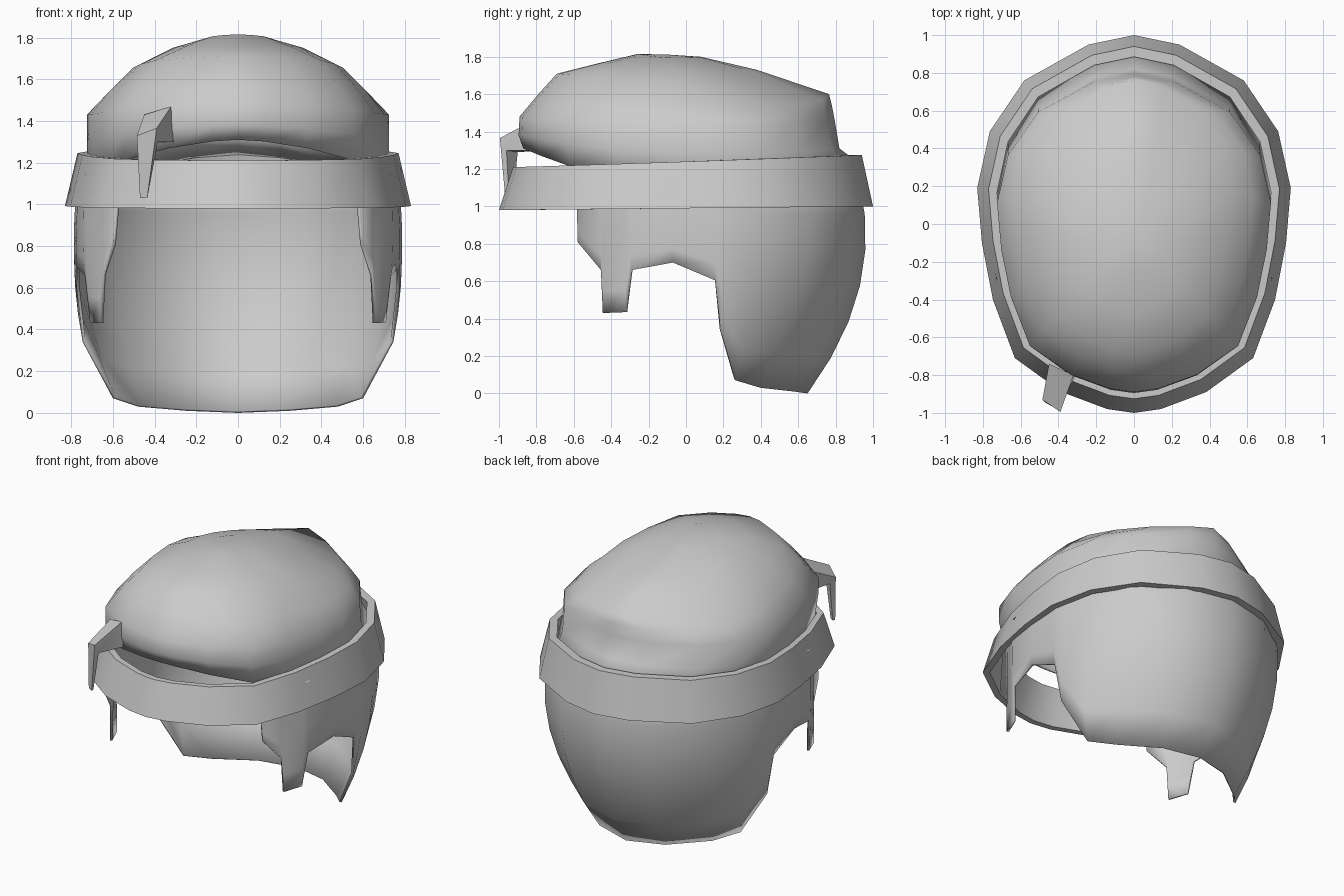
import bpy
import math
from mathutils import Vector

old = bpy.data.objects.get("Cube")
if old:
    bpy.data.objects.remove(old, do_unlink=True)

# Single flat colour
grey = bpy.data.materials.new("plain grey")
grey.use_nodes = True
grey.diffuse_color = (0.6, 0.6, 0.6, 1)
grey.node_tree.nodes["Principled BSDF"].inputs["Base Color"].default_value = (0.6, 0.6, 0.6, 1)


def make(name, verts, faces, thickness=0, angle=40):
    mesh = bpy.data.meshes.new(name)
    mesh.from_pydata(verts, [], faces)
    mesh.materials.append(grey)
    obj = bpy.data.objects.new(name, mesh)
    bpy.context.collection.objects.link(obj)
    if thickness:
        mod = obj.modifiers.new("thickness", 'SOLIDIFY')
        mod.thickness = thickness
        mod.offset = -1
    bpy.ops.object.select_all(action='DESELECT')
    obj.select_set(True)
    bpy.context.view_layer.objects.active = obj
    bpy.ops.object.shade_smooth_by_angle(angle=math.radians(angle))
    return obj


def bridge(rows, cols, closed_cols=True, closed_rows=False):
    """Quads between consecutive rows of equal length."""
    faces = []
    for r in range(rows if closed_rows else rows - 1):
        s = (r + 1) % rows
        for c in range(cols if closed_cols else cols - 1):
            d = (c + 1) % cols
            faces.append((r * cols + c, r * cols + d, s * cols + d, s * cols + c))
    return faces


# Egg-shaped plan outline, front to back on one side, then mirrored
half = [(0, -1), (.17, -.98), (.46, -.89), (.76, -.71), (.9, -.4), (.97, -.1),
        (1, .19), (.92, .49), (.7, .76), (.29, .95), (0, 1)]
outline = half + [(-x, y) for x, y in half[-2:0:-1]]
N = len(outline)


def ring(width, front, back, z_front, z_side, z_back, sag=0):
    """One level of the outline; sag lowers its rear corners."""
    pts = []
    for x, y in outline:
        c = -y
        z = z_side + ((z_front + z_back) / 2 - z_side) * c * c + (z_front - z_back) / 2 * c
        z -= sag * abs(x) * max(y, 0)
        pts.append((x * width, (front + back) / 2 + y * (back - front) / 2, z))
    return pts


# Headband: outer bottom, outer top, inner top, inner bottom
band = (ring(.83, -1, 1, .98, .99, 1.0)
        + ring(.77, -.925, .94, 1.21, 1.24, 1.275)
        + ring(.725, -.885, .885, 1.21, 1.24, 1.275)
        + ring(.785, -.96, .95, .98, .99, 1.0))
make("headband", band, bridge(4, N, closed_rows=True), angle=35)

# Crown of hair, lofted from the open rim to the top
levels = [(.725, -.87, .90, 1.31, 1.10, 1.25),
          (.725, -.895, .82, 1.38, 1.28, 1.31),
          (.725, -.89, .795, 1.48, 1.43, 1.46),
          (.63, -.79, .78, 1.60, 1.545, 1.54, .06),
          (.52, -.69, .765, 1.71, 1.65, 1.60, .11),
          (.32, -.47, .38, 1.765, 1.75, 1.73, .04),
          (.16, -.26, .08, 1.815, 1.795, 1.80)]
crown = [p for lv in levels for p in ring(*lv)]
last = (len(levels) - 1) * N
crown.append((0, -.1, 1.812))
cap = [(last + i, last + (i + 1) % N, len(crown) - 1) for i in range(N)]
make("crown_hair", crown, bridge(len(levels), N) + cap, thickness=.015, angle=60)

# Side and back hair: columns from the band down to the hairline,
# each as top x, top y, bottom x, bottom y, bottom z, bulge
columns = [(.57, -.585, .60, -.58, .81, 0), (.65, -.455, .645, -.455, .66, 0),
           (.655, -.445, .66, -.445, .43, 0), (.72, -.32, .71, -.32, .435, .01),
           (.73, -.29, .735, -.29, .66, .01), (.755, -.07, .775, -.07, .70, .01),
           (.76, .155, .775, .155, .605, .02), (.75, .25, .745, .185, .34, .04),
           (.70, .42, .60, .265, .07, .09), (.57, .68, .48, .40, .03, .11),
           (.30, .86, .25, .58, .01, .135), (0, .92, 0, .65, 0, .145)]
columns += [(-a, b, -c, *rest) for a, b, c, *rest in columns[-2::-1]]
TOP, STEPS = 1.15, 7
rows = []
for r in range(STEPS):
    t = r / (STEPS - 1)
    for tx, ty, bx, by, bz, amount in columns:
        out = Vector((tx, ty - .1)).normalized()
        bulge = amount * 4 * t * (1 - t)
        rows.append((bx + (tx - bx) * t + out.x * bulge,
                     by + (ty - by) * t + out.y * bulge,
                     bz + (TOP - bz) * t))
make("side_and_back_hair", rows, bridge(STEPS, len(columns), closed_cols=False),
     thickness=.015, angle=50)

# Loose lock bending over the front of the band
lock = [(-.45, -.74, 1.43), (-.32, -.80, 1.47), (-.31, -.80, 1.30), (-.44, -.75, 1.30),
        (-.485, -.93, 1.33), (-.39, -.995, 1.365), (-.385, -.96, 1.30), (-.46, -.90, 1.29),
        (-.47, -.945, 1.03), (-.435, -.965, 1.03), (-.435, -.945, 1.03), (-.465, -.925, 1.03)]
ends = [(3, 2, 1, 0), (8, 9, 10, 11)]
make("front_lock", lock, bridge(3, 4) + ends, angle=30)
